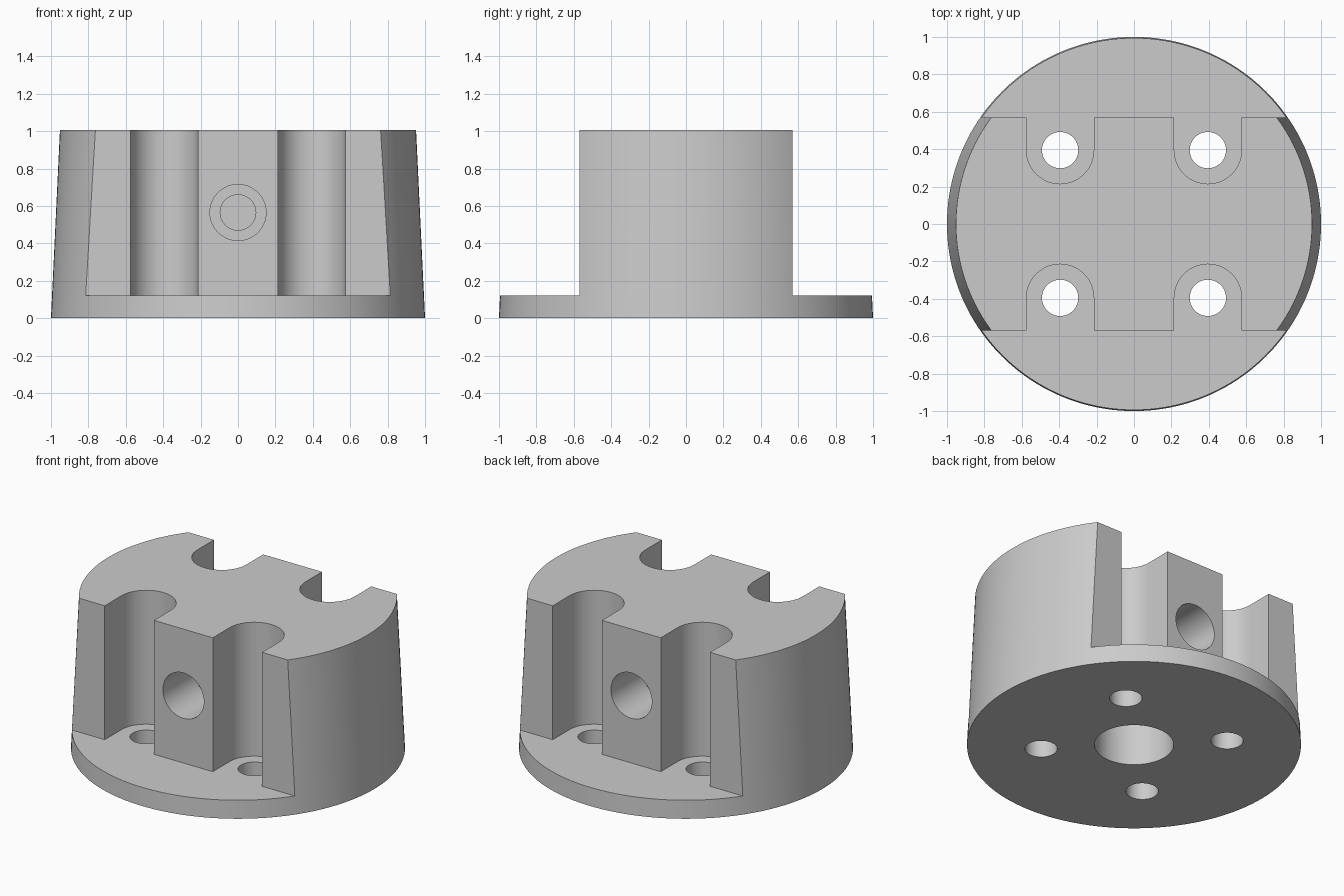
import bpy
import bmesh
from math import pi, cos, sin, radians
from mathutils import Matrix

cube = bpy.data.objects.get("Cube")
if cube:
    bpy.data.objects.remove(cube, do_unlink=True)

HEIGHT, FLANGE, FLAT_Y = 1.005, 0.12, 0.57
BOLT, SLOT_R, BOLT_R = 0.395, 0.18, 0.097
PORT_Z = 0.565

grey = bpy.data.materials.new("plain grey")
grey.use_nodes = True
grey.diffuse_color = (0.6, 0.6, 0.6, 1)
grey.node_tree.nodes["Principled BSDF"].inputs["Base Color"].default_value = (0.6, 0.6, 0.6, 1)


def make_object(name, bm):
    bmesh.ops.recalc_face_normals(bm, faces=bm.faces)
    mesh = bpy.data.meshes.new(name)
    bm.to_mesh(mesh)
    bm.free()
    mesh.materials.append(grey)
    obj = bpy.data.objects.new(name, mesh)
    bpy.context.collection.objects.link(obj)
    return obj


def cone(name, r_low, r_high, length, matrix, sides=64):
    """Capped cone or cylinder, centred before the matrix is used."""
    bm = bmesh.new()
    bmesh.ops.create_cone(bm, cap_ends=True, segments=sides, radius1=r_low,
                          radius2=r_high, depth=length, matrix=matrix)
    return make_object(name, bm)


def side_cutter(side):
    """Outline of everything removed above the flange on one side."""
    pts = [(-1.2, -FLAT_Y)]
    for cx in (-BOLT, BOLT):
        pts.append((cx - SLOT_R, -FLAT_Y))
        for i in range(33):
            a = pi - pi * i / 32
            pts.append((cx + SLOT_R * cos(a), -BOLT + SLOT_R * sin(a)))
        pts.append((cx + SLOT_R, -FLAT_Y))
    pts += [(1.2, -FLAT_Y), (1.2, -1.2), (-1.2, -1.2)]
    bm = bmesh.new()
    face = bm.faces.new([bm.verts.new((x, -side * y, FLANGE)) for x, y in pts])
    new = bmesh.ops.extrude_face_region(bm, geom=[face])["geom"]
    bmesh.ops.translate(bm, vec=(0, 0, 1.2),
                        verts=[v for v in new if isinstance(v, bmesh.types.BMVert)])
    return make_object("side_cutter", bm)


# Tapered round body
body = cone("hub_body", 1.0, 0.952, HEIGHT, Matrix.Translation((0, 0, HEIGHT / 2)), 160)

# Flats with slots, and the stepped port on each side
cutters = []
for side in (-1, 1):
    cutters.append(side_cutter(side))
    for radius, inner in ((0.15, 0.24), (0.095, 0.12)):
        length = 0.7 - inner
        place = (Matrix.Translation((0, side * (inner + length / 2), PORT_Z))
                 @ Matrix.Rotation(radians(90), 4, "X"))
        cutters.append(cone("port_cutter", radius, radius, length, place))
    # Bolt holes through the flange
    for x in (-BOLT, BOLT):
        cutters.append(cone("bolt_cutter", BOLT_R, BOLT_R, 0.6,
                            Matrix.Translation((x, side * BOLT, 0))))

# Blind shaft bore from below
cutters.append(cone("bore_cutter", 0.237, 0.237, 0.8, Matrix.Identity(4)))

for cutter in cutters:
    cutter.hide_render = True
    mod = body.modifiers.new("cut", "BOOLEAN")
    mod.operation = "DIFFERENCE"
    mod.solver = "EXACT"
    mod.object = cutter

# Bake the cuts and drop the cutters
graph = bpy.context.evaluated_depsgraph_get()
result = bpy.data.meshes.new_from_object(body.evaluated_get(graph))
body.modifiers.clear()
body.data = result
for cutter in cutters:
    bpy.data.objects.remove(cutter, do_unlink=True)

bpy.ops.object.select_all(action="DESELECT")
body.select_set(True)
bpy.context.view_layer.objects.active = body
bpy.ops.object.shade_smooth_by_angle(angle=radians(30))
